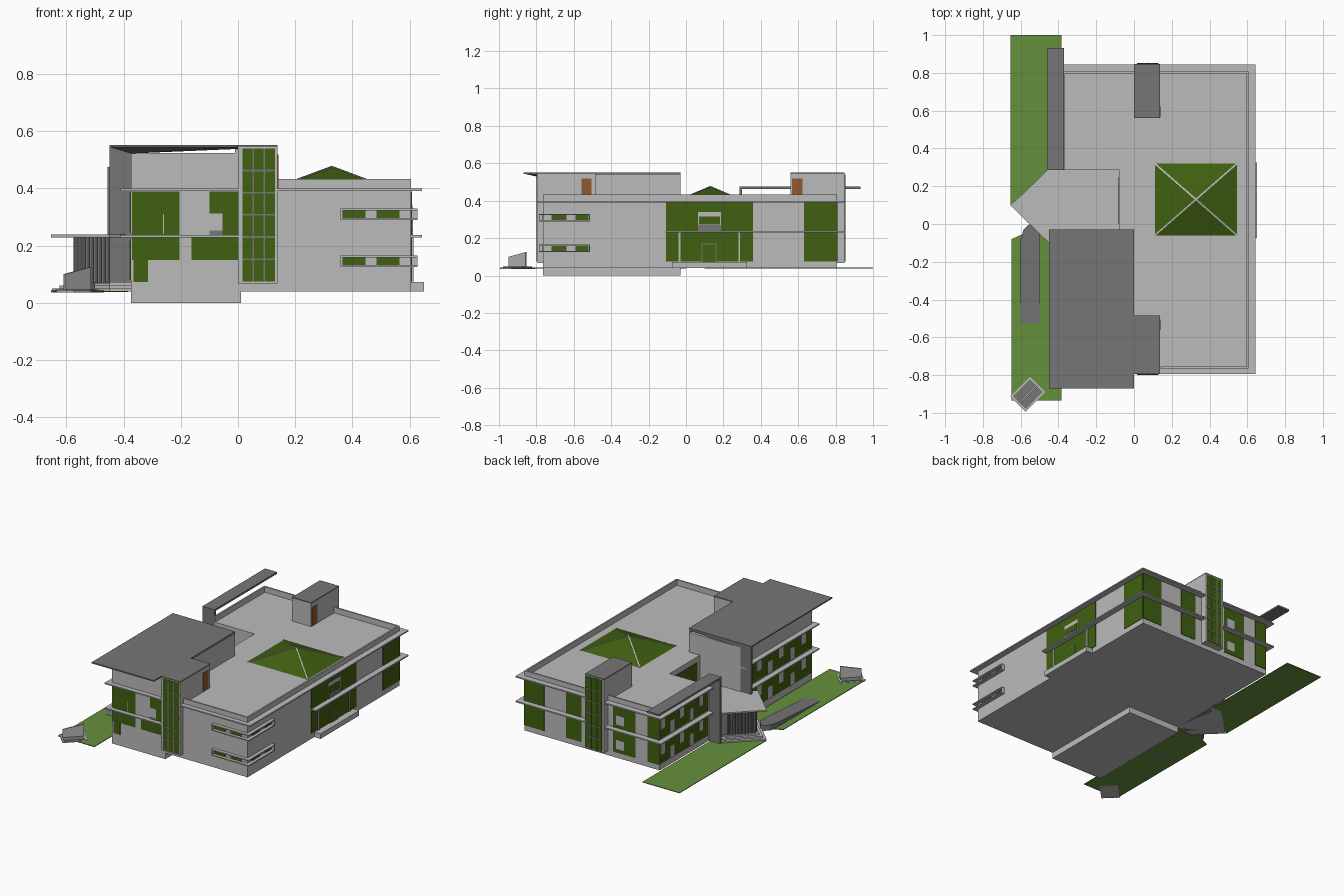
import bpy, bmesh, math

if "Cube" in bpy.data.objects:
    bpy.data.objects.remove(bpy.data.objects["Cube"])

def mat(name, r, g, b):
    m = bpy.data.materials.new(name)
    m.diffuse_color = (r, g, b, 1)
    m.use_nodes = True
    m.node_tree.nodes["Principled BSDF"].inputs["Base Color"].default_value = m.diffuse_color
    return m

WALL = mat("light_grey", 0.50, 0.50, 0.50)
DARK = mat("dark_grey", 0.18, 0.18, 0.18)
GLASS = mat("dark_green_glass", 0.05, 0.115, 0.005)
GRASS = mat("grass_green", 0.13, 0.28, 0.045)
DOOR = mat("brown_door", 0.29, 0.10, 0.03)

def loft(name, bottom, top, m):
    """Closed solid between two matching rings of 3D points."""
    bm = bmesh.new()
    b = [bm.verts.new(p) for p in bottom]
    t = [bm.verts.new(p) for p in top]
    n = len(b)
    bm.faces.new(b[::-1])
    bm.faces.new(t)
    for i in range(n):
        j = (i + 1) % n
        bm.faces.new((b[i], b[j], t[j], t[i]))
    bmesh.ops.recalc_face_normals(bm, faces=bm.faces)
    me = bpy.data.meshes.new(name)
    bm.to_mesh(me)
    bm.free()
    me.materials.append(m)
    ob = bpy.data.objects.new(name, me)
    bpy.context.collection.objects.link(ob)
    return ob

def prism(name, pts, z0, z1, m):
    return loft(name, [(x, y, z0) for x, y in pts], [(x, y, z1) for x, y in pts], m)

def box(name, x0, x1, y0, y1, z0, z1, m):
    return prism(name, [(x0, y0), (x1, y0), (x1, y1), (x0, y1)], z0, z1, m)

# Main wall planes
L, R, F, B = -0.375, 0.605, -0.765, 0.807
PLANES = {"front": F, "back": B, "left": L, "right": R}

def pane(name, side, a0, a1, z0, z1, m=GLASS, lift=0.003, at=None):
    """Thin plate on a wall; a0..a1 runs along the wall."""
    p = PLANES[side] if at is None else at
    if side in ("front", "left"):
        lo, hi = p - lift, p + 0.001
    else:
        lo, hi = p - 0.001, p + lift
    if side in ("front", "back"):
        return box(name, a0, a1, lo, hi, z0, z1, m)
    return box(name, lo, hi, a0, a1, z0, z1, m)

# Building body: basement, lower storey, upper storey around the terrace
box("basement", L, 0.01, F, -0.03, 0, 0.041, WALL)
box("lower_storey", L, R, F, B, 0.04, 0.235, WALL)
prism("upper_storey", [(L, F), (R, F), (R, B), (L, B), (L, 0.285), (-0.08, 0.285),
                       (-0.08, -0.03), (L, -0.03)], 0.235, 0.395, WALL)

# Parapet
box("parapet_front", 0.14, R, F, F + 0.01, 0.395, 0.432, WALL)
box("parapet_right", R - 0.01, R, F, B, 0.395, 0.432, WALL)
box("parapet_back", L, R, B - 0.01, B, 0.395, 0.432, WALL)
box("parapet_left", L, L + 0.01, 0.285, B, 0.395, 0.432, WALL)

# Floor ledges
for i, z in enumerate((0.229, 0.391)):
    z1 = z + 0.008
    box("ledge_front", -0.41, 0.64 if i else 0.0, -0.795, F, z, z1, WALL)
    box("ledge_right", R, 0.643, -0.795 if i else -0.11, 0.845, z, z1, WALL)
    box("ledge_back", -0.41, 0.643, B, 0.845, z, z1, WALL)
    box("ledge_left_front", -0.41, L, -0.795, -0.03, z, z1, WALL)
    box("ledge_left_back", -0.41, L, 0.285, 0.845, z, z1, WALL)

# Raised front wing and its overhanging roof with sloped soffit
box("raised_wing", L, 0, F, -0.03, 0.395, 0.524, WALL)
loft("roof_soffit",
     [(L, F, 0.522), (0, F, 0.538), (0, -0.03, 0.538), (L, -0.03, 0.522)],
     [(-0.45, -0.87, 0.545), (0, -0.87, 0.545), (0, -0.03, 0.545), (-0.45, -0.03, 0.545)], DARK)
box("raised_wing_side", -0.01, 0, F, -0.03, 0.395, 0.54, WALL)
box("big_roof", -0.45, 0.0, -0.87, -0.03, 0.544, 0.552, DARK)
box("roof_pillar", -0.45, L, -0.045, -0.03, 0.04, 0.545, DARK)

# Stair towers with glazed strips and roof doors
for nm, y0, y1, side, at, d0 in (("front", -0.795, -0.485, "front", -0.795, -0.56),
                                 ("back", 0.56, 0.848, "back", 0.848, 0.567)):
    box(nm + "_tower", 0, 0.138, y0, y1, 0.068, 0.544, WALL)
    box(nm + "_tower_roof", 0, 0.138, y0, y1, 0.544, 0.552, DARK)
    pane(nm + "_tower_glass", side, 0.015, 0.13, 0.075, 0.54, at=at)
    for x in (0.053, 0.092):
        pane(nm + "_tower_mullion", side, x - 0.003, x + 0.003, 0.075, 0.54, DARK, 0.005, at)
    for k in range(1, 6):
        z = 0.075 + k * 0.0775
        pane(nm + "_tower_bar", side, 0.015, 0.13, z - 0.003, z + 0.003, DARK, 0.005, at)
    pane(nm + "_roof_door", "right", d0, d0 + 0.055, 0.398, 0.518, DOOR, at=0.138)

# Pyramid skylight with ribs
base = [(0.11, -0.06), (0.545, -0.06), (0.545, 0.32), (0.11, 0.32)]
apex = (0.328, 0.13)
loft("skylight", [(x, y, 0.395) for x, y in base],
     [(apex[0] + (x - apex[0]) * .004, apex[1] + (y - apex[1]) * .004, 0.476) for x, y in base], GLASS)
for x, y in base:
    s = 0.003 if (x - apex[0]) * (y - apex[1]) > 0 else -0.003
    foot = [(x + s, y - 0.003, 0.396), (x - s, y + 0.003, 0.396)]
    top = [(apex[0] - s, apex[1] + 0.003, 0.477), (apex[0] + s, apex[1] - 0.003, 0.477)]
    ring = foot + top
    loft("skylight_rib", [(a, b, c - 0.002) for a, b, c in ring],
         [(a, b, c + 0.001) for a, b, c in ring], WALL)

# Front windows
for x0, x1, z0, z1 in ((-0.37, -0.205, 0.15, 0.39), (-0.365, -0.315, 0.072, 0.151),
                       (-0.163, 0.0, 0.15, 0.229), (-0.1, 0.0, 0.237, 0.39)):
    pane("front_window", "front", x0, x1, z0, z1)
pane("front_window_panel", "front", -0.1, -0.055, 0.252, 0.312, WALL, 0.005)
pane("front_window_sill", "front", -0.1, -0.055, 0.237, 0.252, DARK, 0.005)
pane("front_window_bar", "front", -0.262, -0.258, 0.24, 0.31, WALL, 0.005)

# Corner strip windows with projecting frames
for z0 in (0.125, 0.289):
    z1 = z0 + 0.041
    ell = [(0.358, -0.787), (0.628, -0.787), (0.628, -0.512), (R, -0.512), (R, F), (0.358, F)]
    prism("corner_frame_bottom", ell, z0, z0 + 0.007, WALL)
    prism("corner_frame_top", ell, z1 - 0.007, z1, WALL)
    box("corner_frame_end", 0.358, 0.365, -0.787, F, z0, z1, WALL)
    box("corner_frame_end", R, 0.628, -0.519, -0.512, z0, z1, WALL)
    for a, b in ((0.368, 0.445), (0.485, 0.565)):
        pane("corner_window_front", "front", a, b, z0 + 0.006, z1 - 0.006)
    for a, b in ((-0.72, -0.64), (-0.592, -0.52)):
        pane("corner_window_right", "right", a, b, z0 + 0.006, z1 - 0.006)

# Right side glazing, entrance and step
pane("right_window", "right", -0.108, 0.358, 0.075, 0.39)
pane("right_corner_window", "right", 0.63, B, 0.075, 0.39)
pane("balcony_panel", "right", 0.065, 0.188, 0.24, 0.34, WALL, 0.005)
pane("balcony_glass", "right", 0.07, 0.183, 0.273, 0.315, GLASS, 0.007)
pane("balcony_base", "right", 0.065, 0.188, 0.237, 0.27, DARK, 0.007)
pane("side_door_frame", "right", 0.083, 0.163, 0.07, 0.172, DARK, 0.005)
pane("side_door", "right", 0.088, 0.158, 0.07, 0.167, GLASS, 0.007)
for y in (-0.035, 0.285):
    pane("right_mullion", "right", y - 0.005, y + 0.005, 0.07, 0.229, WALL, 0.008)
box("side_step", R, 0.65, -0.075, 0.325, 0.04, 0.073, WALL)

# Back windows
for x0, x1 in ((0.46, R), (0.19, 0.3), (-0.2, -0.04), (L, -0.29)):
    pane("back_window", "back", x0, x1, 0.075, 0.39)
for z in (0.1, 0.26):
    pane("back_window_panel", "back", -0.12, -0.06, z, z + 0.06, WALL, 0.005)

# Left window bands with light panels
for y0, y1, n in ((-0.76, -0.07, 6), (0.31, B, 5)):
    for z0, z1 in ((0.08, 0.222), (0.245, 0.388)):
        pane("left_window", "left", y0, y1, z0, z1)
        w = (y1 - y0) / n
        for k in range(n):
            a = y0 + (k + 0.55) * w
            lo = z0 if k % 2 else z0 + 0.06
            pane("left_window_panel", "left", a, a + w * 0.4, lo, lo + 0.08, WALL, 0.005)

# Terrace window facing the canopy
pane("terrace_window", "left", 0.0, 0.25, 0.245, 0.36, at=-0.08)

# Inverted L fin over the left side
box("fin_leg", -0.457, -0.37, 0.285, 0.3, 0.04, 0.464, DARK)
box("fin_beam", -0.457, -0.37, 0.285, 0.932, 0.463, 0.475, DARK)

# Entrance: pointed canopy, ribbed walls and steps
prism("entrance_canopy", [(L, -0.03), (-0.45, -0.1), (-0.653, 0.097), (-0.457, 0.287),
                          (L, 0.287)], 0.229, 0.238, WALL)
prism("entrance_wall", [(L, -0.03), (-0.45, -0.03), (-0.575, 0.097), (-0.45, 0.225),
                        (L, 0.28)], 0.04, 0.23, DARK)
for k in range(9):
    t = (k + 0.5) / 9
    x = -0.45 - 0.125 * t
    for y in (-0.03 + 0.127 * t, 0.225 - 0.128 * t):
        box("wall_rib", x - 0.006, x + 0.002, y - 0.004, y + 0.004, 0.07, 0.23, DARK)
for k in range(3):
    d = 0.025 * k
    prism("entrance_step", [(L, -0.1 + d), (-0.45, -0.1 + d), (-0.65 + d, 0.097),
                            (-0.457, 0.287 - d), (L, 0.287 - d)],
          0.04 + 0.01 * k, 0.05 + 0.01 * k, WALL)

# Curved entrance ramp
ramp = [(-0.6, -0.525), (-0.5, -0.525), (-0.5, -0.42), (-0.5, -0.05), (-0.54, 0.0),
        (-0.56, -0.005), (-0.585, -0.03), (-0.6, -0.08), (-0.6, -0.42)]
loft("ramp", [(x, y, 0.038) for x, y in ramp],
     [(x, y, 0.043 + 0.03 * min(1, (y + 0.525) / 0.45)) for x, y in ramp], DARK)

# Lawns
prism("lawn_back", [(-0.653, 0.1), (-0.45, 0.29), (-0.385, 0.29), (-0.385, 1.0),
                    (-0.653, 1.0)], 0.038, 0.042, GRASS)
prism("lawn_front", [(-0.648, -0.935), (-0.385, -0.935), (-0.385, -0.05), (-0.58, -0.05),
                     (-0.648, -0.08)], 0.038, 0.042, GRASS)

# Corner marker: diagonal plinth with a sloped upright panel
def diagonal(a, b, cx=-0.562, cy=-0.901):
    c = math.sqrt(0.5)
    return [(cx + (u - v) * c, cy + (u + v) * c)
            for u, v in ((-a, -b), (a, -b), (a, b), (-a, b))]

prism("marker_rim", diagonal(0.074, 0.057), 0.036, 0.044, WALL)
prism("marker_plinth", diagonal(0.064, 0.047), 0.04, 0.047, DARK)
panel = diagonal(0.064, 0.004)
loft("marker_panel", [(x, y, 0.045) for x, y in panel],
     [(x, y, z) for (x, y), z in zip(panel, (0.1, 0.125, 0.125, 0.1))], WALL)
